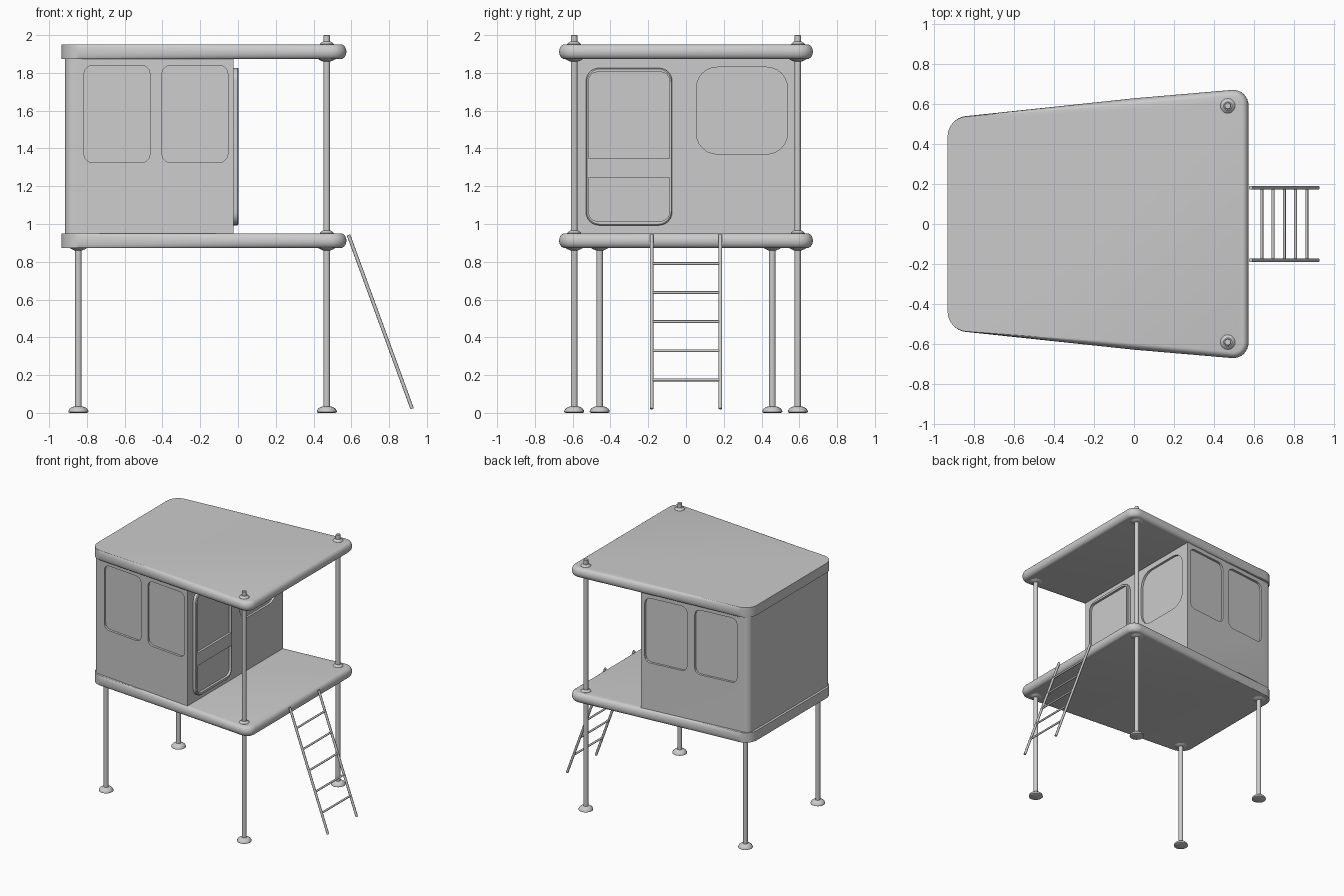
import bpy, bmesh, math
from mathutils import Vector

if "Cube" in bpy.data.objects:
    bpy.data.objects.remove(bpy.data.objects["Cube"])


def finish(name, rings, angle=35, closed=False):
    """Skin a stack of equal-length rings into an object; cap the ends unless closed."""
    bm = bmesh.new()
    vr = [[bm.verts.new(p) for p in r] for r in rings]
    n = len(rings[0])
    for a, b in zip(vr, vr[1:]):
        for i in range(n):
            j = (i + 1) % n
            bm.faces.new((a[i], a[j], b[j], b[i]))
    bm.faces.new(vr[0][::-1])
    bm.faces.new(vr[-1])
    bmesh.ops.recalc_face_normals(bm, faces=bm.faces)
    me = bpy.data.meshes.new(name)
    bm.to_mesh(me)
    bm.free()
    ob = bpy.data.objects.new(name, me)
    bpy.context.collection.objects.link(ob)
    smooth(ob, angle)
    return ob


def smooth(ob, angle=35):
    ob.data.shade_smooth()
    ob.data.set_sharp_from_angle(angle=math.radians(angle))


def rounded(corners, steps=6):
    """2D outline from (x, y, radius) corners."""
    out = []
    for i, (x, y, r) in enumerate(corners):
        c = Vector((x, y))
        if r == 0:
            out.append(c)
            continue
        a = c + (Vector(corners[i - 1][:2]) - c).normalized() * r
        b = c + (Vector(corners[(i + 1) % len(corners)][:2]) - c).normalized() * r
        for k in range(steps + 1):
            t = k / steps
            w = 2 * t * (1 - t) * 0.707          # circular-arc weight
            p, q = (1 - t) ** 2, t * t
            out.append((a * p + c * w + b * q) / (p + w + q))
    return out


def rect(u0, u1, v0, v1, rb, rt, steps=6):
    return rounded([(u0, v0, rb), (u1, v0, rb), (u1, v1, rt), (u0, v1, rt)], steps)


def lathe(name, x, y, profile, n=20):
    ring = [(math.cos(2 * math.pi * i / n), math.sin(2 * math.pi * i / n)) for i in range(n)]
    return finish(name, [[(x + r * c, y + r * s, z) for c, s in ring] for r, z in profile])


def rod(name, a, b, r, n=12):
    a, b = Vector(a), Vector(b)
    q = (b - a).to_track_quat('Z', 'Y')
    ring = [q @ Vector((r * math.cos(2 * math.pi * i / n), r * math.sin(2 * math.pi * i / n), 0)) for i in range(n)]
    return finish(name, [[a + p for p in ring], [b + p for p in ring]])


def cut(ob, cutters):
    for c in cutters:
        m = ob.modifiers.new("cut", 'BOOLEAN')
        m.operation, m.solver, m.object = 'DIFFERENCE', 'EXACT', c
        bpy.context.view_layer.objects.active = ob
        bpy.ops.object.modifier_apply(modifier=m.name)
        bpy.data.objects.remove(c)
    smooth(ob, 30)


# Floor and roof slabs: tapered outline, bullnose that fades out at the narrow end
outline = rounded([(-0.934, -0.531, 0.09), (0, -0.63, 0), (0.574, -0.679, 0.085),
                   (0.574, 0.679, 0.085), (0, 0.63, 0), (-0.934, 0.531, 0.09)], 8)


def slab(name, zc, half=0.039):
    rings = []
    n = len(outline)
    for k in range(11):
        a = math.radians(-90 + 18 * k)
        z = zc + half * math.sin(a)
        ring = []
        for i, p in enumerate(outline):
            t = outline[(i + 1) % n] - outline[i - 1]
            inward = Vector((-t.y, t.x)).normalized()
            w = min(1, max(0, (p.x + 0.92) / 0.9))
            q = p + inward * 0.03 * w * (1 - math.cos(a))
            ring.append((q.x, q.y, z))
        rings.append(ring)
    return finish(name, rings, 50)


slab("floor_slab", 0.912)
slab("roof_slab", 1.912)


# Cabin with recessed windows
def wall(x):
    return 0.603 + 0.1 * x


WX = -0.025
plan = rounded([(-0.915, -wall(-0.915), 0.04), (WX, -wall(WX), 0),
                (WX, wall(WX), 0), (-0.915, wall(-0.915), 0.04)])
cabin = finish("cabin", [[(p.x, p.y, z) for p in plan] for z in (0.94, 1.885)])
cutters = []
for s in (-1, 1):
    for x0, x1 in ((-0.816, -0.466), (-0.403, -0.054)):
        shape = rect(x0, x1, 1.325, 1.84, 0.045, 0.045, 3)
        cutters.append(finish("side_window_cutter",
                       [[(p.x, s * (wall(p.x) + d), p.y) for p in shape] for d in (-0.018, 0.05)]))
shape = rect(0.055, 0.537, 1.37, 1.83, 0.11, 0.11)
cutters.append(finish("end_window_cutter", [[(x, p.x, p.y) for p in shape] for x in (WX - 0.018, 0.05)]))
cut(cabin, cutters)

# Door: raised panel with softened edge and two recesses
rings = []
for x, d in ((WX - 0.005, 0), (-0.003, 0), (0.003, 0.005)):
    shape = rect(-0.53 + d, -0.073 - d, 0.993 + d, 1.826 - d, 0.07, 0.07)
    rings.append([(x, p.x, p.y) for p in shape])
door = finish("door", rings)
cutters = []
for z0, z1, rb, rt in ((1.347, 1.804, 0, 0.045), (1.016, 1.246, 0.045, 0)):
    shape = rect(-0.515, -0.088, z0, z1, rb, rt)
    cutters.append(finish("door_panel_cutter", [[(x, p.x, p.y) for p in shape] for x in (-0.016, 0.05)]))
cut(door, cutters)

# Posts, feet and collars
for side, s in (("front", -1), ("back", 1)):
    for end, x, y, top in (("left", -0.845, 0.457, 0.9), ("right", 0.47, 0.592, 2.0)):
        tag = f"{side}_{end}"
        y *= s
        lathe(f"{tag}_post", x, y, [(0.0175, 0.01), (0.0175, top - 0.003), (0.0145, top)])
        lathe(f"{tag}_foot", x, y, [(0.045, 0), (0.053, 0.004), (0.053, 0.01), (0.046, 0.022),
                                    (0.034, 0.031), (0.018, 0.035)])
        for z in ((0.875,) if end == "left" else (0.875, 1.875)):
            lathe(f"{tag}_under_collar", x, y, [(0.022, z - 0.014), (0.036, z - 0.008), (0.05, z), (0.05, z + 0.01)])
        if end == "right":
            for z in (0.949, 1.949):
                lathe(f"{tag}_top_collar", x, y, [(0.037, z - 0.005), (0.037, z + 0.003),
                                                  (0.03, z + 0.01), (0.021, z + 0.017)])

# Ladder
TOP, BOTTOM = Vector((0.585, 0, 0.942)), Vector((0.922, 0, 0.022))
for name, y in (("front_ladder_rail", -0.182), ("back_ladder_rail", 0.182)):
    off = Vector((0, y, 0))
    rod(name, TOP + off, BOTTOM + off, 0.0095)
for z in (0.79, 0.637, 0.483, 0.329, 0.175):
    p = TOP.lerp(BOTTOM, (TOP.z - z) / (TOP.z - BOTTOM.z))
    rod("ladder_rung", (p.x, -0.18, p.z), (p.x, 0.18, p.z), 0.0075)
